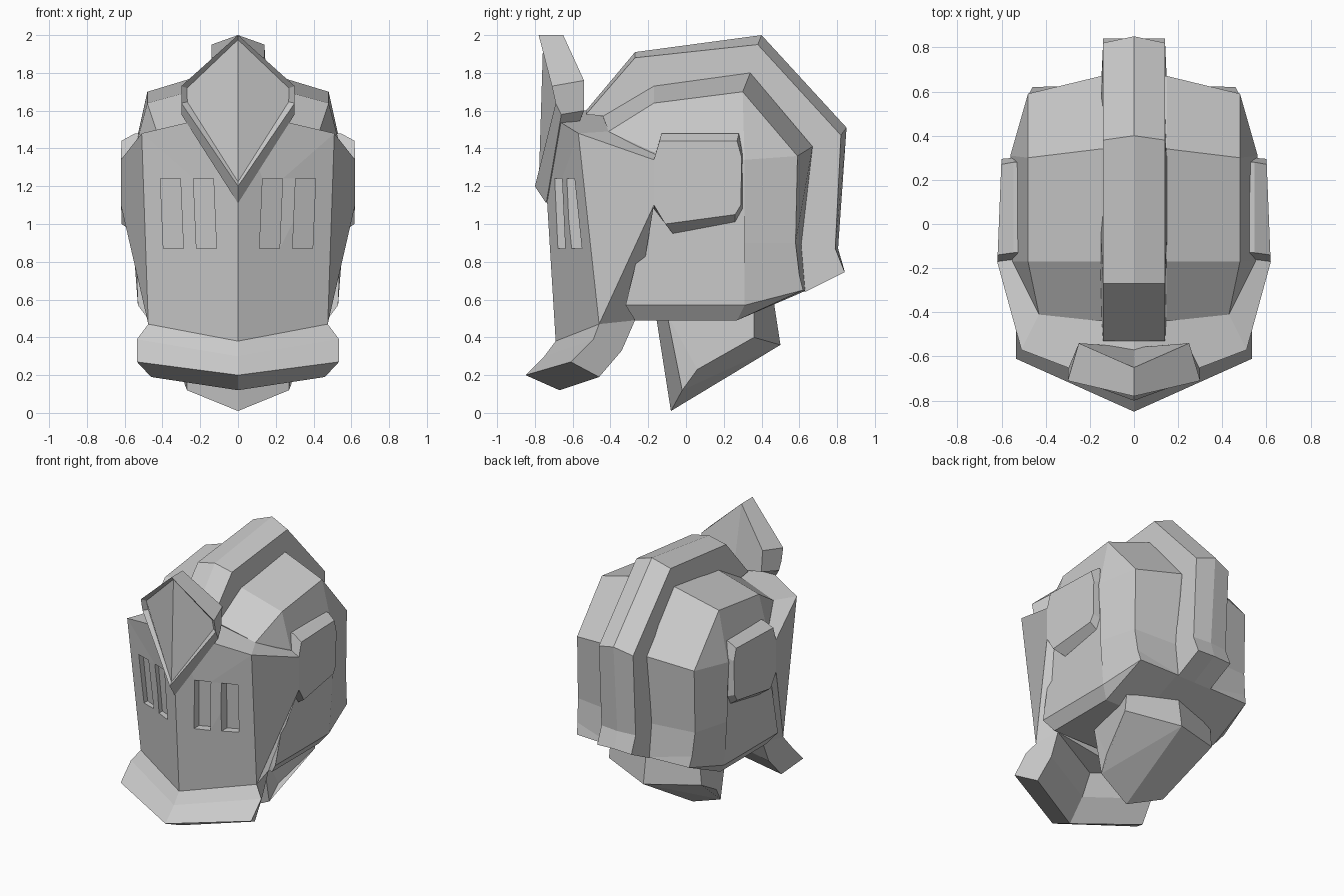
import bpy, bmesh
from mathutils import Vector

if "Cube" in bpy.data.objects:
    bpy.data.objects.remove(bpy.data.objects["Cube"])

steel = bpy.data.materials.new("grey steel")
steel.diffuse_color = (0.6, 0.6, 0.6, 1)
steel.use_nodes = True
steel.node_tree.nodes["Principled BSDF"].inputs["Base Color"].default_value = steel.diffuse_color


def finish(name, bm):
    bmesh.ops.remove_doubles(bm, verts=bm.verts, dist=0.002)
    bmesh.ops.recalc_face_normals(bm, faces=bm.faces)
    me = bpy.data.meshes.new(name)
    bm.to_mesh(me)
    bm.free()
    me.materials.append(steel)
    ob = bpy.data.objects.new(name, me)
    bpy.context.collection.objects.link(ob)
    return ob


def loft(name, rows, mirror=True, inset=None):
    """Skin closed rings of (x, y, z); mirrored rows start at x = 0."""
    if mirror:
        rows = [[(-x, y, z) for x, y, z in r] for r in rows[:0:-1]] + rows
    bm = bmesh.new()
    rings = [[bm.verts.new(p) for p in r] for r in rows]
    n, front = len(rows[0]), []
    for a, b in zip(rings, rings[1:]):
        for i in range(n):
            j = (i + 1) % n
            f = bm.faces.new((a[i], a[j], b[j], b[i]))
            if i == 0:
                front.append(f)
    bm.faces.new(rings[0])
    bm.faces.new(rings[-1][::-1])
    bmesh.ops.recalc_face_normals(bm, faces=bm.faces)
    if inset:
        bmesh.ops.inset_region(bm, faces=front, thickness=inset[0], depth=inset[1])
    return finish(name, bm)


def at(x, pts):
    return [(x, y, z) for y, z in pts]


# Rounded shell
inner = [(-.44, 1.57), (-.17, 1.73), (.34, 1.80), (.67, 1.41), (.61, .89),
         (.63, .65), (.63, .645), (.27, .49), (-.27, .49), (-.3, 1.1)]
shoulder = [(.43, -.41, 1.49), (.48, -.17, 1.64), (.48, .30, 1.70), (.48, .59, 1.36),
            (.48, .58, .90), (.47, .60, .73), (.46, .62, .65), (.47, .27, .49),
            (.47, -.27, .49), (.47, -.25, 1.1)]
side = [(.55, -.17, 1.38), (.55, -.17, 1.38), (.56, .31, 1.34), (.56, .31, 1.34),
        (.555, .31, .90), (.53, .31, .57), (.53, .31, .57), (.53, .31, .57),
        (.53, -.32, .57), (.55, -.19, 1.1)]
loft("helmet_shell", [at(0, inner), at(.15, inner), shoulder, side])

# Raised crest band over the shell
ridge = [(-.53, 1.60), (-.27, 1.91), (.40, 2.0), (.85, 1.51), (.805, .87),
         (.84, .75), (.63, .64)]
edge = [(-.53, 1.58), (-.27, 1.88), (.38, 1.95), (.82, 1.47), (.79, .87),
        (.84, .745), (.63, .64)]
core = [(.45, .9), (.40, 1.3), (.2, 1.6), (-.2, 1.55)]
loft("crest_band", [at(0, ridge + core), at(.14, edge) + at(.16, core)])

# Face mask with a centre ridge and swept side panels
mask = loft("face_mask", [
    at(0, [(-.69, .38), (-.765, 1.6), (-.45, 1.6), (-.2, 1.3), (-.3, .45)]),
    [(.475, -.46, .47), (.51, -.57, 1.48), (.43, -.41, 1.49), (.43, -.2, 1.3), (.44, -.27, .49)],
    [(.62, -.17, 1.1), (.62, -.17, 1.34), (.50, -.15, 1.39), (.48, -.13, 1.2), (.46, -.2, 1.0)]])


def mask_y(x, z):
    t = (z - .43) / 1.1
    return (-.69 + .484 * x) * (1 - t) + (-.76 + .37 * x) * t


# Eye slits cut into the mask
cutters = []
for s in (-1, 1):
    for cx in (.175, .35):
        rings = []
        for z, lean in ((.87, -.008), (1.24, .008)):
            ring = []
            for dx, dy in ((-.053, -.08), (.053, -.08), (.053, .05), (-.053, .05)):
                x = cx + lean + dx
                ring.append((s * x, mask_y(x, z) + dy, z))
            rings.append(ring)
        cut = loft("slit_cutter", rings, mirror=False)
        cut.hide_render = True
        cutters.append(cut)
        mod = mask.modifiers.new("slit", 'BOOLEAN')
        mod.operation, mod.solver, mod.object = 'DIFFERENCE', 'EXACT', cut
cut_mesh = bpy.data.meshes.new_from_object(
    mask.evaluated_get(bpy.context.evaluated_depsgraph_get()))
mask.modifiers.clear()
mask.data = cut_mesh
for cut in cutters:
    bpy.data.objects.remove(cut)

# Pointed brow plate with a sunken front
loft("brow_plate", [
    at(0, [(-.78, 2.0), (-.80, 1.2), (-.74, 1.11), (-.56, 1.55), (-.65, 2.0)]),
    [(.30, -.71, 1.73), (.30, -.69, 1.64), (.30, -.66, 1.58), (.24, -.54, 1.60), (.25, -.54, 1.76)]],
    inset=(.025, -.03))

# Flared chin guard
loft("chin_guard", [
    at(0, [(-.69, .38), (-.75, .30), (-.85, .20), (-.67, .12), (-.54, .27), (-.46, .42)]),
    [(.475, -.46, .47), (.535, -.49, .39), (.535, -.61, .27), (.46, -.46, .19),
     (.44, -.34, .33), (.44, -.27, .49)]])

# Neck block with angled underside
bm = bmesh.new()
V = {}
for key, p in {"tip": (0, -.08, .01), "front": (0, -.16, .52), "back": (0, .50, .36),
               "back_top": (0, .46, .62)}.items():
    V[key] = bm.verts.new(p)
for s in (-1, 1):
    for key, p in {"low": (.27, -.02, .12), "mid": (.29, .06, .23), "rear": (.38, .36, .40),
                   "rear_top": (.36, .36, .60), "front_top": (.27, -.10, .52)}.items():
        V[key, s] = bm.verts.new((s * p[0], p[1], p[2]))
    for keys in (("front", "tip", "low", "front_top"), ("front_top", "low", "mid"),
                 ("front_top", "mid", "rear", "rear_top"), ("rear_top", "rear", "back", "back_top"),
                 ("tip", "back", "low"), ("low", "back", "rear", "mid"),
                 ("front", "front_top", "rear_top", "back_top")):
        bm.faces.new([V[k] if k in V else V[k, s] for k in keys])
finish("neck_guard", bm)

# Ear plates with chamfered rims
outer = [(-.14, 1.44), (.27, 1.44), (.295, 1.35), (.29, 1.10), (.26, 1.05), (-.11, 1.0),
         (-.17, 1.10), (-.17, 1.34)]
base = [(-.13, 1.48), (.28, 1.48), (.30, 1.37), (.30, 1.08), (.26, 1.01), (-.07, .95),
        (-.17, 1.08), (-.17, 1.34)]
for s, label in ((-1, "left"), (1, "right")):
    loft(label + "_ear_plate", [at(s * .50, base), at(s * .545, base),
                                [(s * (.612 - .04 * y), y, z) for y, z in outer]], mirror=False)
